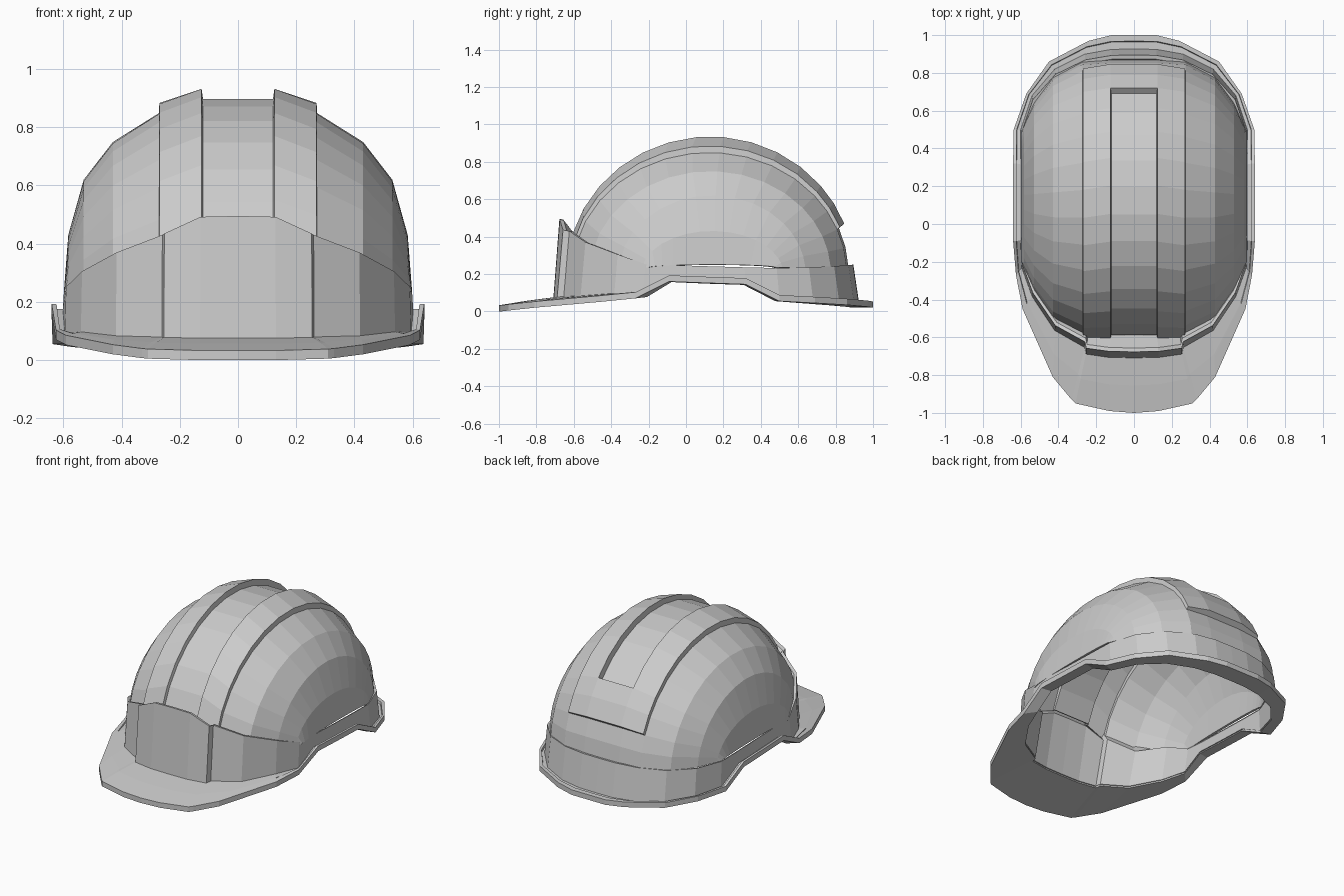
import bpy, bmesh, math
from mathutils import Vector

if "Cube" in bpy.data.objects:
    bpy.data.objects.remove(bpy.data.objects["Cube"])

CY = 0.12  # plan centre of the shell


def make_object(name, bm):
    bmesh.ops.remove_doubles(bm, verts=bm.verts[:], dist=0.0005)
    bmesh.ops.dissolve_degenerate(bm, edges=bm.edges[:], dist=0.0003)
    bmesh.ops.recalc_face_normals(bm, faces=bm.faces[:])
    mesh = bpy.data.meshes.new(name)
    bm.to_mesh(mesh)
    bm.free()
    ob = bpy.data.objects.new(name, mesh)
    bpy.context.collection.objects.link(ob)
    return ob


def grid(rows, closed):
    bm = bmesh.new()
    vs = [[bm.verts.new(p) for p in row] for row in rows]
    n, m = len(vs), len(vs[0])
    for i in range(n if closed else n - 1):
        for j in range(m if closed else m - 1):
            a, b = vs[i], vs[(i + 1) % n]
            k = (j + 1) % m
            bm.faces.new((a[j], a[k], b[k], b[j]))
    return bm


# Dome: arcs in the yz plane, one per x station
def arc(x, prof, deg):
    c, r, zt, z0 = prof
    t = math.radians(deg)
    return Vector((x, c + r * math.cos(t), z0 + (zt - z0) * math.sin(t)))


def base_angle(prof, z):
    s = (z - prof[3]) / (prof[2] - prof[3])
    return math.degrees(math.asin(max(0, min(0.9, s))))


groove = (.12, .745, .90, .2)
ridge_in = (.13, .77, .935, .2)
ridge_out = (.125, .75, .885, .2)
shell_in = (.12, .75, .87, .2)
shell_out = (.125, .735, .85, .2)
# x, main profile, profile behind the groove, profile below the rear step, front z
stations = [
    (.12, groove, ridge_in, shell_in, .42),
    (.125, ridge_in, ridge_in, shell_in, .42),
    (.27, ridge_out, ridge_out, shell_out, .37),
    (.272, shell_out, shell_out, shell_out, .36),
    (.43, (.13, .645, .75, .2),) * 1 + ((.13, .645, .75, .2),) * 2 + (.31,),
    (.53, (.14, .50, .62, .2),) * 1 + ((.14, .50, .62, .2),) * 2 + (.26,),
    (.583, (.14, .38, .43, .2),) * 1 + ((.14, .38, .43, .2),) * 2 + (.235,),
    (.597, (.14, .34, .25, .235),) * 1 + ((.14, .34, .25, .235),) * 2 + (.235,),
]
STEP, GROOVE_END = 21.5, 40


def dome_row(x, main, rear, low, zf):
    b = base_angle(low, .235)
    row = [arc(x, low, d) for d in (b, (b + STEP) / 2, STEP)]
    row += [arc(x, rear, d) for d in (STEP, 31, GROOVE_END)]
    end = 180 - base_angle(main, zf)
    row += [arc(x, main, GROOVE_END + (end - GROOVE_END) * k / 11) for k in range(12)]
    return row


rows = [dome_row(-s[0], *s[1:]) for s in reversed(stations)]
rows += [dome_row(*s) for s in stations]
dome = make_object("dome", grid(rows, False))
top = max(dome.data.polygons, key=lambda p: p.center.z)
if top.normal.z < 0:
    dome.data.flip_normals()
sol = dome.modifiers.new("thickness", 'SOLIDIFY')
sol.thickness = .018
sol.offset = -1

# Half outline, front to back: band x, y, top z, brim x, y, bottom z, brim height at band
outline = [
    (0, -.71, .495, 0, -1, 0, .08),
    (.13, -.708, .492, .13, -.99, 0, .08),
    (.255, -.69, .435, .31, -.95, .005, .082),
    (.262, -.655, .43, .33, -.93, .007, .083),
    (.42, -.565, .37, .43, -.81, .02, .087),
    (.54, -.385, .305, .59, -.45, .052, .10),
    (.595, -.23, .252, .625, -.27, .07, .11),
    (.602, -.09, .248, .64, -.09, .16, .19),
    (.602, .10, .242, .64, .12, .152, .182),
    (.602, .32, .236, .64, .32, .145, .175),
    (.60, .50, .232, .637, .50, .055, .088),
    (.54, .68, .236, .57, .69, .045, .075),
    (.42, .82, .242, .45, .86, .035, .065),
    (.26, .90, .248, .24, .97, .025, .058),
    (.12, .925, .25, .12, 1, .02, .055),
    (0, .927, .25, 0, 1, .02, .055),
]


def ring(fn):
    half = [Vector(fn(*p)) for p in outline]
    return half + [Vector((-v.x, v.y, v.z)) for v in half[-2:0:-1]]


def inset(x, y, fx, fy):
    return x * fx, CY + (y - CY) * fy


# Lower band with the raised front plate and the ledge behind its top edge
band_rows = [
    ring(lambda x, y, zt, bx, by, zb, zi: (x, y, zi - .02)),
    ring(lambda x, y, zt, bx, by, zb, zi: (*inset(x, y, .992, .96), zt)),
    ring(lambda x, y, zt, bx, by, zb, zi: (*inset(x, y, .975, .935), zt - .004)),
    ring(lambda x, y, zt, bx, by, zb, zi:
         (*inset(x, y, .955, .855 if y < 0 else .92), zt - (.09 if y < -.5 else .02))),
    ring(lambda x, y, zt, bx, by, zb, zi: (*inset(x, y, .955, .94), zi - .02)),
]
make_object("lower_band", grid(band_rows, True))


# Brim: front bill plus the narrow rim with a shallow rain gutter
def between(x, y, bx, by, f):
    return x + (bx - x) * f, y + (by - y) * f


def gutter(y):
    return .016 if y > -.25 else 0


brim_rows = [
    ring(lambda x, y, zt, bx, by, zb, zi: (*inset(x, y, .97, .96), zi - gutter(y))),
    ring(lambda x, y, zt, bx, by, zb, zi:
         (*between(x, y, bx, by, .5), (zi + zb + .033) / 2 - gutter(y))),
    ring(lambda x, y, zt, bx, by, zb, zi:
         (*between(x, y, bx, by, .56), zi * .44 + (zb + .033) * .56)),
    ring(lambda x, y, zt, bx, by, zb, zi: (bx, by, zb + .033)),
    ring(lambda x, y, zt, bx, by, zb, zi: (bx, by, zb)),
    ring(lambda x, y, zt, bx, by, zb, zi: (*inset(x, y, .955, .94), zi - .033)),
]
make_object("brim", grid(brim_rows, True))
